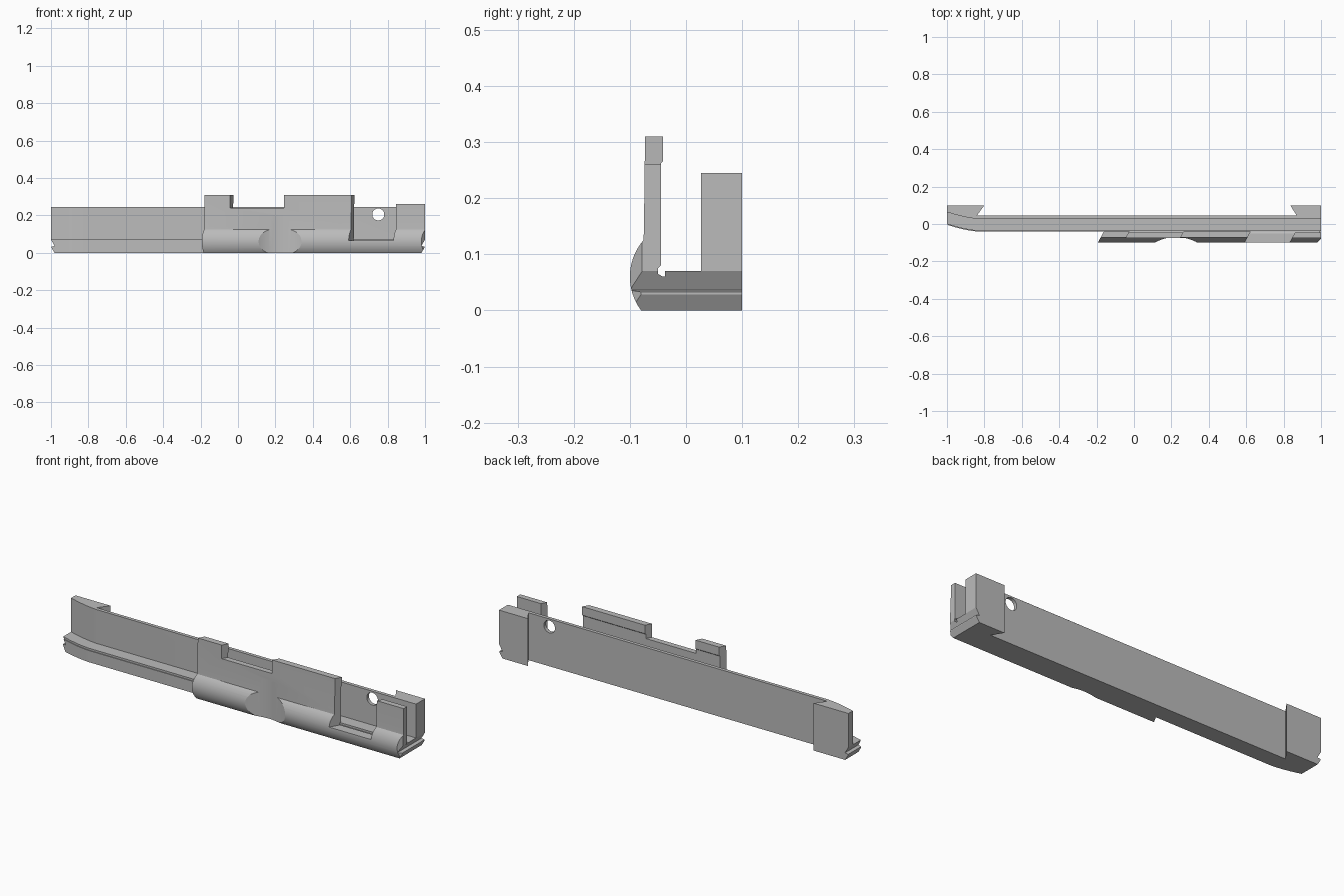
import bpy, bmesh, math
from mathutils import Vector

old = bpy.data.objects.get("Cube")
if old:
    bpy.data.objects.remove(old, do_unlink=True)

grey = bpy.data.materials.new("plain grey")
grey.use_nodes = True
COLOUR = (0.5, 0.5, 0.5, 1)
grey.diffuse_color = COLOUR
grey.node_tree.nodes["Principled BSDF"].inputs["Base Color"].default_value = COLOUR


def loft(name, sections):
    """Solid skinned through a list of matching closed sections."""
    bm = bmesh.new()
    rings = [[bm.verts.new(p) for p in s] for s in sections]
    n = len(rings[0])
    for a, b in zip(rings, rings[1:]):
        for i in range(n):
            j = (i + 1) % n
            bm.faces.new((a[i], a[j], b[j], b[i]))
    bm.faces.new(rings[0])
    bm.faces.new(rings[-1])
    bmesh.ops.recalc_face_normals(bm, faces=bm.faces)
    mesh = bpy.data.meshes.new(name)
    bm.to_mesh(mesh)
    bm.free()
    obj = bpy.data.objects.new(name, mesh)
    bpy.context.collection.objects.link(obj)
    mesh.materials.append(grey)
    return obj


def prism(name, pts, axis, lo, hi):
    """Extrude a 2D outline along axis 0, 1 or 2."""
    def place(p, t):
        v = list(p)
        v.insert(axis, t)
        return Vector(v)
    return loft(name, [[place(p, t) for p in pts] for t in (lo, hi)])


def cut(obj, cutter):
    cutter.hide_render = True
    mod = obj.modifiers.new("cut", "BOOLEAN")
    mod.operation = "DIFFERENCE"
    mod.solver = "EXACT"
    mod.object = cutter
    bpy.context.view_layer.objects.active = obj
    bpy.ops.object.modifier_apply(modifier=mod.name)
    bpy.data.objects.remove(cutter, do_unlink=True)


def circle(cx, cy, r, n):
    return [(cx + r * math.cos(math.tau * i / n),
             cy + r * math.sin(math.tau * i / n)) for i in range(n)]


def slanted(x0, x1):
    """Plan outline whose two ends lean along x with depth."""
    lean = lambda x, y: (x + 0.55 * (y + 0.075), y)
    front, back = -0.15, -0.03
    return [lean(x0, front), lean(x1, front), lean(x1, back), lean(x0, back)]


def notch_end(obj, side):
    """Undercut the end face in two sloping steps."""
    pts = [(1.03, 0.07), (1.0, 0.07), (0.98, 0.036), (0.998, 0.033),
           (0.998, 0.028), (0.98, -0.001), (0.98, -0.02), (1.03, -0.02)]
    cut(obj, prism("end_cutter", [(side * x, z) for x, z in pts], 1, -0.2, 0.2))


# Base rail and back wall, bending backwards at the right-hand tip
def rail_section(x):
    s = 0.037 * (max(0, -0.82 - x) / 0.18) ** 1.6
    pts = [(s - 0.041, 0), (0.1, 0), (0.1, 0.245), (s + 0.027, 0.245),
           (s + 0.027, 0.07), (s - 0.037, 0.07), (s - 0.037, 0.06), (s - 0.041, 0.06)]
    return [Vector((x, y, z)) for y, z in pts]


stations = [-1 + 0.18 * i / 10 for i in range(11)] + [1]
rail = loft("base_rail_and_back_wall", [rail_section(x) for x in stations])

# Thin the wall between the two tapered end blocks
cut(rail, prism("back_cutter", [(-0.84, 0.045), (0.87, 0.045),
                                (0.829, 0.11), (-0.793, 0.11)], 2, -0.1, 0.4))
cut(rail, prism("hole_cutter", circle(0.75, 0.205, 0.032, 32), 1, 0, 0.2))
notch_end(rail, 1)
notch_end(rail, -1)

# Front wall with a rounded lower bulge
z_low, z_high = 0, 0.125
bulge = []
for i in range(17):
    z = z_high + (z_low - z_high) * i / 16
    bulge.append((-math.sqrt(0.01 - (z - 0.06) ** 2), z))
profile = bulge + [(-0.041, 0), (-0.041, 0.06), (-0.05, 0.065), (-0.05, 0.075),
                   (-0.045, 0.08), (-0.045, 0.262), (-0.041, 0.266),
                   (-0.041, 0.31), (-0.073, 0.31), (-0.075, 0.14)]
front = prism("front_wall", profile, 0, -0.3, 1)

# Slanted end, openings and lowered post
for x0, x1, floor in ((-0.5, -0.18, -0.1), (-0.043, 0.245, 0.24),
                      (0.605, 0.845, 0.065), (0.8, 1.2, 0.26)):
    cut(front, prism("gap_cutter", slanted(x0, x1), 2, floor, 0.5))

# Scooped finger recess and trimmed front corner
cut(front, prism("scoop_cutter", circle(0.225, -0.305, 0.235, 96), 2, -0.1, 0.2))
cut(front, prism("corner_cutter", [(0.971, -0.11), (1.05, -0.11),
                                   (1.05, -0.023)], 2, -0.1, 0.124))
notch_end(front, 1)

for obj in (rail, front):
    bpy.ops.object.select_all(action="DESELECT")
    obj.select_set(True)
    bpy.context.view_layer.objects.active = obj
    bpy.ops.object.shade_smooth_by_angle(angle=math.radians(25))
